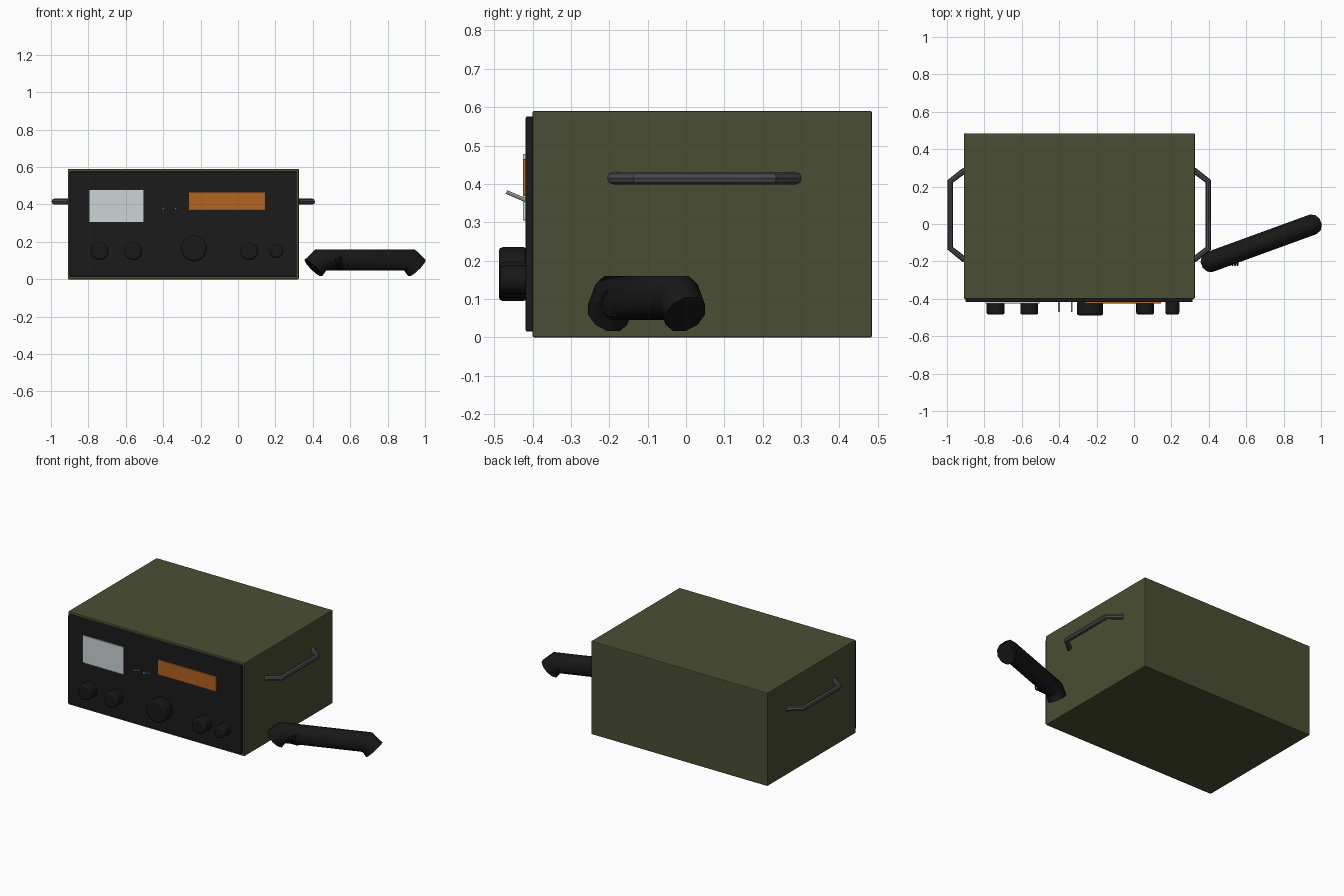
import bpy
from math import radians, pi, cos, sin
from mathutils import Vector

if "Cube" in bpy.data.objects:
    bpy.data.objects.remove(bpy.data.objects["Cube"])


def material(name, rgb):
    m = bpy.data.materials.new(name)
    m.diffuse_color = (*rgb, 1)
    m.use_nodes = True
    m.node_tree.nodes["Principled BSDF"].inputs["Base Color"].default_value = m.diffuse_color
    return m


OLIVE = material("olive paint", (0.068, 0.076, 0.032))
BLACK = material("black plastic", (0.009, 0.009, 0.009))
PANEL = material("black panel", (0.011, 0.011, 0.011))
STEEL = material("dark steel", (0.07, 0.07, 0.075))
GLASS = material("pale glass", (0.6, 0.66, 0.67))
ORANGE = material("orange display", (0.45, 0.125, 0.014))


def finish(ob, name, mat=None, bevel=0, smooth=None):
    ob.name = name
    if mat:
        ob.data.materials.append(mat)
    if bevel:
        b = ob.modifiers.new("edge", 'BEVEL')
        b.width, b.segments = bevel, 2
        b.limit_method = 'ANGLE'
        b.angle_limit = radians(50)
    if smooth:
        bpy.ops.object.shade_smooth_by_angle(angle=radians(smooth))
    return ob


def box(name, x, y, z, mat, bevel=0):
    """Box from (min, max) pairs."""
    bpy.ops.mesh.primitive_cube_add(
        size=1, location=[sum(p) / 2 for p in (x, y, z)])
    ob = bpy.context.object
    ob.scale = [p[1] - p[0] for p in (x, y, z)]
    bpy.ops.object.transform_apply(location=False, rotation=False, scale=True)
    return finish(ob, name, mat, bevel)


def tube(name, points, radius, mat=None, resolution=2, smooth=40):
    """Round bar swept along a polyline."""
    cu = bpy.data.curves.new(name, 'CURVE')
    cu.dimensions = '3D'
    cu.bevel_depth, cu.bevel_resolution = radius, resolution
    cu.use_fill_caps = True
    sp = cu.splines.new('POLY')
    sp.points.add(len(points) - 1)
    for p, co in zip(sp.points, points):
        p.co = (*co, 1)
    ob = bpy.data.objects.new(name, cu)
    bpy.context.collection.objects.link(ob)
    bpy.ops.object.select_all(action='DESELECT')
    ob.select_set(True)
    bpy.context.view_layer.objects.active = ob
    bpy.ops.object.convert(target='MESH')
    return finish(bpy.context.object, name, mat, smooth=smooth)


# Case and front panel
box("case", (-0.91, 0.325), (-0.40, 0.485), (0, 0.59), OLIVE, 0.004)
box("front_panel", (-0.90, 0.314), (-0.418, -0.395), (0.015, 0.576), PANEL, 0.005)

# Meter window and display
box("meter_window", (-0.795, -0.505), (-0.425, -0.41), (0.305, 0.478), GLASS, 0.002)
box("frequency_display", (-0.263, 0.145), (-0.425, -0.41), (0.37, 0.465), ORANGE, 0.002)

# Control knobs
for i, (x, z, r) in enumerate([(-0.74, 0.15, 0.048), (-0.56, 0.15, 0.048),
                               (-0.235, 0.165, 0.07), (0.06, 0.15, 0.048),
                               (0.205, 0.15, 0.037)]):
    depth = 0.075
    y_front = -0.488 if r > 0.06 else -0.484
    bpy.ops.mesh.primitive_cylinder_add(
        vertices=20, radius=r, depth=depth,
        location=(x, y_front + depth / 2, z), rotation=(pi / 2, 0, 0))
    finish(bpy.context.object, f"knob_{i + 1}", BLACK, 0.010, 40)

# Toggle switches
for i, x in enumerate((-0.40, -0.333)):
    tube(f"toggle_switch_{i + 1}",
         [(x, -0.412, 0.355), (x, -0.468, 0.379)], 0.005)

# Carrying handles on both sides
cx = -0.2925
for side, s in (("right", 1), ("left", -1)):
    tube(f"{side}_handle",
         [(cx + s * dx, y, 0.415) for dx, y in
          ((0.612, 0.288), (0.69, 0.228), (0.69, -0.13), (0.612, -0.192))],
         0.016, STEEL)

# Handset lying on the ground, ends bent downwards
handset = tube("handset",
               [(-0.295, 0, 0.06), (-0.252, 0, 0.103),
                (0.252, 0, 0.103), (0.295, 0, 0.06)], 0.065, BLACK, 3)
handset.location = (0.68, -0.103, 0)
handset.rotation_euler.z = radians(20)
handset.scale.y = 0.85

# Coiled cord stub beside the handset
turns, steps = 9, 14
coil = []
for k in range(turns * steps + 1):
    a = 2 * pi * k / steps
    coil.append((0.44 + 0.12 * k / (turns * steps),
                 -0.188 + 0.034 * cos(a), 0.09 + 0.034 * sin(a)))
tube("coiled_cord", coil, 0.004, BLACK, 1)
